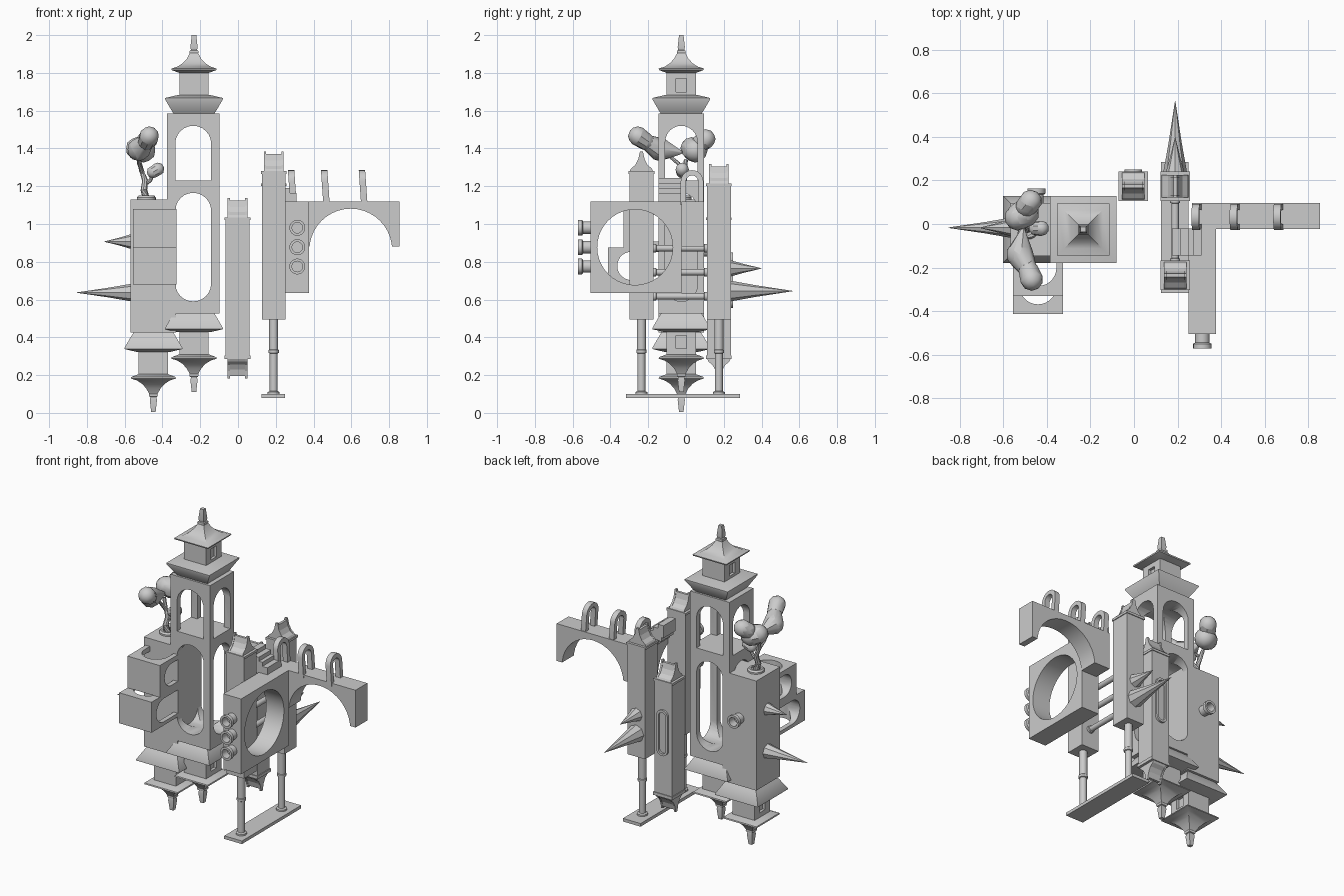
import bpy, bmesh, math
from mathutils import Vector

if "Cube" in bpy.data.objects:
    bpy.data.objects.remove(bpy.data.objects["Cube"])

def finish(name, bm, smooth=False):
    bmesh.ops.recalc_face_normals(bm, faces=bm.faces[:])
    me = bpy.data.meshes.new(name)
    bm.to_mesh(me)
    bm.free()
    ob = bpy.data.objects.new(name, me)
    bpy.context.collection.objects.link(ob)
    bpy.ops.object.select_all(action='DESELECT')
    ob.select_set(True)
    bpy.context.view_layer.objects.active = ob
    if smooth:
        bpy.ops.object.shade_smooth_by_angle(angle=math.radians(35))
    return ob

def loft(name, rings, smooth=False):
    """Skin a list of equal-length point rings and cap both ends."""
    bm = bmesh.new()
    vs = [[bm.verts.new(p) for p in r] for r in rings]
    n = len(vs[0])
    for a, b in zip(vs, vs[1:]):
        for i in range(n):
            bm.faces.new((a[i], a[(i + 1) % n], b[(i + 1) % n], b[i]))
    bm.faces.new(vs[0])
    bm.faces.new(vs[-1])
    return finish(name, bm, smooth)

def prism(name, pts, axis, lo, hi, smooth=False):
    """Extrude a 2D outline along an axis."""
    put = {'x': lambda p, t: (t, p[0], p[1]), 'y': lambda p, t: (p[0], t, p[1]),
           'z': lambda p, t: (p[0], p[1], t)}[axis]
    return loft(name, [[put(p, t) for p in pts] for t in (lo, hi)], smooth)

def box(name, x0, x1, y0, y1, z0, z1):
    return prism(name, [(x0, y0), (x1, y0), (x1, y1), (x0, y1)], 'z', z0, z1)

def squares(name, cx, cy, prof):
    return loft(name, [[(cx + sx * h, cy + sy * h, z) for sx, sy in
                ((-1, -1), (1, -1), (1, 1), (-1, 1))] for h, z in prof], True)

def lathe(name, org, axis, prof, segs=20, smooth=True):
    q = Vector(axis).to_track_quat('Z', 'Y')
    angs = [2 * math.pi * i / segs for i in range(segs)]
    return loft(name, [[Vector(org) + q @ Vector((r * math.cos(a), r * math.sin(a), h))
                        for a in angs] for r, h in prof], smooth)

def slot(c, r, z0, z1, round_bottom=True, n=12):
    """Upright opening with round top, and round or square bottom."""
    pts = [(c + r * math.cos(math.pi * i / n), z1 - r + r * math.sin(math.pi * i / n)) for i in range(n + 1)]
    if round_bottom:
        return pts + [(c - r * math.cos(math.pi * i / n), z0 + r - r * math.sin(math.pi * i / n)) for i in range(n + 1)]
    return pts + [(c - r, z0), (c + r, z0)]

def circle(cx, cz, r, n=40):
    return [(cx + r * math.cos(2 * math.pi * i / n), cz + r * math.sin(2 * math.pi * i / n)) for i in range(n)]

def cut(ob, *args):
    c = prism("cutter", *args)
    m = ob.modifiers.new("cut", 'BOOLEAN')
    m.operation, m.solver, m.object = 'DIFFERENCE', 'EXACT', c
    bpy.context.view_layer.objects.active = ob
    bpy.ops.object.modifier_apply(modifier=m.name)
    bpy.data.objects.remove(c)

def shade(ob):
    bpy.ops.object.select_all(action='DESELECT')
    ob.select_set(True)
    bpy.context.view_layer.objects.active = ob
    bpy.ops.object.shade_smooth_by_angle(angle=math.radians(35))

# pagoda end: flared skirt, neck with windows, curved roof, finial (s = +1 up, -1 down)
def pagoda(name, cx, cy, z, s):
    f = lambda p: [(h, z + s * t) for h, t in p]
    squares(name + "_skirt", cx, cy, f([(.105, -.005), (.118, .015), (.153, .075), (.153, .082), (.085, .098)]))
    n = squares(name + "_neck", cx, cy, f([(.078, .08), (.078, .225)]))
    za, zb = sorted((z + s * .115, z + s * .185))
    for sx in (-1, 1):
        x0, x1 = sorted((cx + sx * .06, cx + sx * .1))
        cut(n, [(cy - .028, za), (cy + .028, za), (cy + .028, zb), (cy - .028, zb)], 'x', x0, x1)
    squares(name + "_roof", cx, cy, f([(.078, .215), (.118, .23), (.12, .238), (.088, .248), (.06, .266),
            (.038, .29), (.022, .32)]))
    squares(name + "_finial", cx, cy, f([(.022, .318), (.024, .325), (.022, .333), (.016, .336),
            (.019, .352), (.012, .415)]))

# main tower
MX, MY = -.237, -.025
t = box("main_tower", MX - .14, MX + .14, MY - .121, MY + .121, .525, 1.585)
for axis, c, r in (('y', MX, .095), ('x', MY, .085)):
    lo, hi = (-.4, .3) if axis == 'y' else (-.6, .1)
    cut(t, slot(c, r, 1.23, 1.52, False), axis, lo, hi)
    cut(t, slot(c, r, .59, 1.165), axis, lo, hi)
shade(t)
pagoda("main_top", MX + .004, MY, 1.585, 1)
pagoda("main_bottom", MX + .004, MY, .525, -1)

# left tower with spikes and rear vent
LX = -.448
box("left_tower", LX - .12, LX + .12, MY - .121, MY + .121, .425, 1.13)
pagoda("left_bottom", LX, MY, .42, -1)

def spike(name, org, axis, r, length):
    lathe(name, org, axis, [(r, 0), (r * .55, length * .42), (.001, length)], 8, False)

spike("left_spike_low", (LX - .115, -.017, .637), (-1, 0, 0), .047, .29)
spike("left_spike_high", (LX - .115, -.017, .907), (-1, 0, 0), .04, .145)
STUB = [(.033, 0), (.033, .045), (.042, .05), (.042, .072), (.028, .072), (.028, .02)]
lathe("rear_vent", (LX, MY + .115, .86), (0, 1, 0), STUB)

# balcony boxes with openings through the sides and the floor
for nm, y, z0, z1, r in (("balcony_upper", -.33, .876, 1.08, .07), ("balcony_lower", -.414, .68, .876, .075)):
    b = box(nm, LX - .108, LX + .122, y, -.14, z0, z1)
    zc, c = (z0 + z1) / 2, y + .05 + r
    arc = [(c - r * math.sin(math.pi * i / 14), zc + r * math.cos(math.pi * i / 14)) for i in range(15)]
    cut(b, arc + [(-.146, zc - r), (-.146, zc + r)], 'x', -.7, -.2)
    R, c = .085, y + .045 + .085
    arc = [(LX + .007 + R * math.cos(math.pi * i / 14), c - R * math.sin(math.pi * i / 14)) for i in range(15)]
    cut(b, arc + [(LX + .007 - R, -.146), (LX + .007 + R, -.146)], 'z', z0 - .1, z1 + .1)
    shade(b)

# tree on the left tower
lathe("tree_pot", (-.485, -.02, 1.125), (0, 0, 1), [(.05, 0), (.05, .015), (.042, .025), (.03, .025), (.03, .015)])

def branch(name, pts, r0, r1):
    rings = []
    for i, p in enumerate(pts):
        d = Vector(pts[min(i + 1, len(pts) - 1)]) - Vector(pts[max(i - 1, 0)])
        q, r = d.to_track_quat('Z', 'Y'), r0 + (r1 - r0) * i / (len(pts) - 1)
        rings.append([Vector(p) + q @ Vector((r * math.cos(k * math.pi / 4), r * math.sin(k * math.pi / 4), 0)) for k in range(8)])
    loft(name, rings, True)

branch("trunk", [(-.485, -.02, 1.13), (-.498, -.025, 1.18), (-.492, -.01, 1.23), (-.51, -.01, 1.28), (-.525, 0, 1.34)], .02, .011)
branch("branch_front", [(-.505, -.01, 1.27), (-.525, -.04, 1.32), (-.525, -.1, 1.37)], .012, .008)
branch("branch_side", [(-.495, -.01, 1.21), (-.465, -.015, 1.23), (-.44, -.02, 1.28)], .012, .008)

def leaves(name, balls):
    bm = bmesh.new()
    for x, y, z, r in balls:
        d = bmesh.ops.create_icosphere(bm, subdivisions=2 if r > .03 else 1, radius=r)
        bmesh.ops.translate(bm, vec=(x, y, z), verts=d['verts'])
    bmesh.ops.convex_hull(bm, input=bm.verts[:])
    bmesh.ops.delete(bm, geom=[v for v in bm.verts if not v.link_faces], context='VERTS')
    finish(name, bm, True)

leaves("leaves_front_tip", [(-.47, -.255, 1.465, .052), (-.485, -.21, 1.435, .046)])
leaves("leaves_front", [(-.485, -.21, 1.435, .04), (-.525, -.14, 1.395, .062), (-.51, -.03, 1.38, .012)])
leaves("leaves_back_tip", [(-.475, .105, 1.45, .052), (-.495, .08, 1.43, .05)])
leaves("leaves_back", [(-.535, .03, 1.4, .06), (-.5, .05, 1.39, .065)])
leaves("leaves_small", [(-.425, -.02, 1.29, .035), (-.45, -.02, 1.275, .033)])

# slim towers with concave gable caps
def cap(name, cx, cy, z, s, axis):
    a, c = (cx, cy) if axis == 'x' else (cy, cx)
    half = [(.062, 0), (.055, .012), (.033, .028), (.017, .055), (.008, .09)]
    for part, k, lo, hi in (("ridge", 1, -.044, .044), ("end_a", 1.14, -.052, -.04), ("end_b", 1.14, .04, .052)):
        pts = [(c + w, z + s * h * k) for w, h in half] + [(c - w, z + s * h * k) for w, h in reversed(half)]
        prism(name + "_" + part, pts, axis, a + lo, a + hi)

def slim(name, cx, cy, z0, z1, axis):
    box(name, cx - .063, cx + .063, cy - .063, cy + .063, z0, z1)
    box(name + "_collar", cx - .068, cx + .068, cy - .068, cy + .068, z1 - .015, z1)
    cap(name + "_cap", cx, cy, z1, 1, axis)

RX, YF, YB = .189, -.236, .174
slim("hanging_tower", -.003, YB, .285, 1.035, 'x')
box("hanging_tower_foot", -.071, .065, YB - .068, YB + .068, .285, .305)
cap("hanging_tower_under_cap", -.003, YB, .285, -1, 'x')
ring = prism("oval_ring", slot(-.003, .04, .555, .85), 'y', YB + .055, YB + .076)
cut(ring, slot(-.003, .025, .57, .835), 'y', YB, YB + .2)
shade(ring)
slim("front_slim_tower", RX, YF, .495, 1.28, 'x')
slim("back_slim_tower", RX, YB, .495, 1.215, 'y')
spike("back_spike_low", (RX, YB + .055, .645), (0, 1, 0), .056, .335)
spike("back_spike_high", (RX, YB + .055, .765), (0, 1, 0), .045, .17)

# legs and base plate
for nm, y in (("front_leg", YF), ("back_leg", YB)):
    lathe(nm, (RX, y, .09), (0, 0, 1), [(.032, 0), (.032, .02), (.021, .025), (.021, .225), (.027, .228),
          (.027, .243), (.024, .246), (.024, .42)])
box("base_plate", .124, .25, -.317, .285, .08, .1)

# cross pipes between the slim towers
for i, z in enumerate((.617, .745, .872)):
    lathe("cross_pipe_%d" % i, (RX, YF + .055, z), (0, 1, 0), [(.023, 0), (.023, .022), (.017, .024),
          (.017, .276), (.023, .278), (.023, .3)])

# block with the round opening, and its pipe stubs
b = box("round_window_block", .25, .376, -.506, -.024, .635, 1.12)
cut(b, circle(-.27, .877, .2), 'x', 0, .6)
shade(b)
for i, z in enumerate((.775, .877, .98)):
    lathe("pipe_stub_%d" % i, (.314, -.5, z), (0, -1, 0), STUB)

# arched bridge with hoops
b = box("arched_bridge", .266, .854, -.024, .096, .88, 1.12)
cut(b, circle(.597, .862, .219), 'y', -.3, .3)
shade(b)
for i, x in enumerate((.287, .462, .662)):
    o, n = slot(.032, .06, 1.1, 1.285, False), slot(.032, .032, 1.1, 1.257, False)
    outline = o[:-2] + [(-.028, 1.1), (0, 1.1)] + n[:-2][::-1] + [(.064, 1.1), (.092, 1.1)]
    lean = lambda z: x - .07 * (z - 1.2)
    loft("hoop_%d" % i, [[(lean(z) + d, y, z) for y, z in outline] for d in (-.017, .017)], True)

# stairs from the bridge to the slim towers
for i, (x0, x1) in enumerate(((.25, .31), (.215, .275), (.19, .25), (.175, .215))):
    top = 1.165 + .026 * i
    box("stair_%d" % i, x0, x1, -.145, -.02, top - .08, top)
